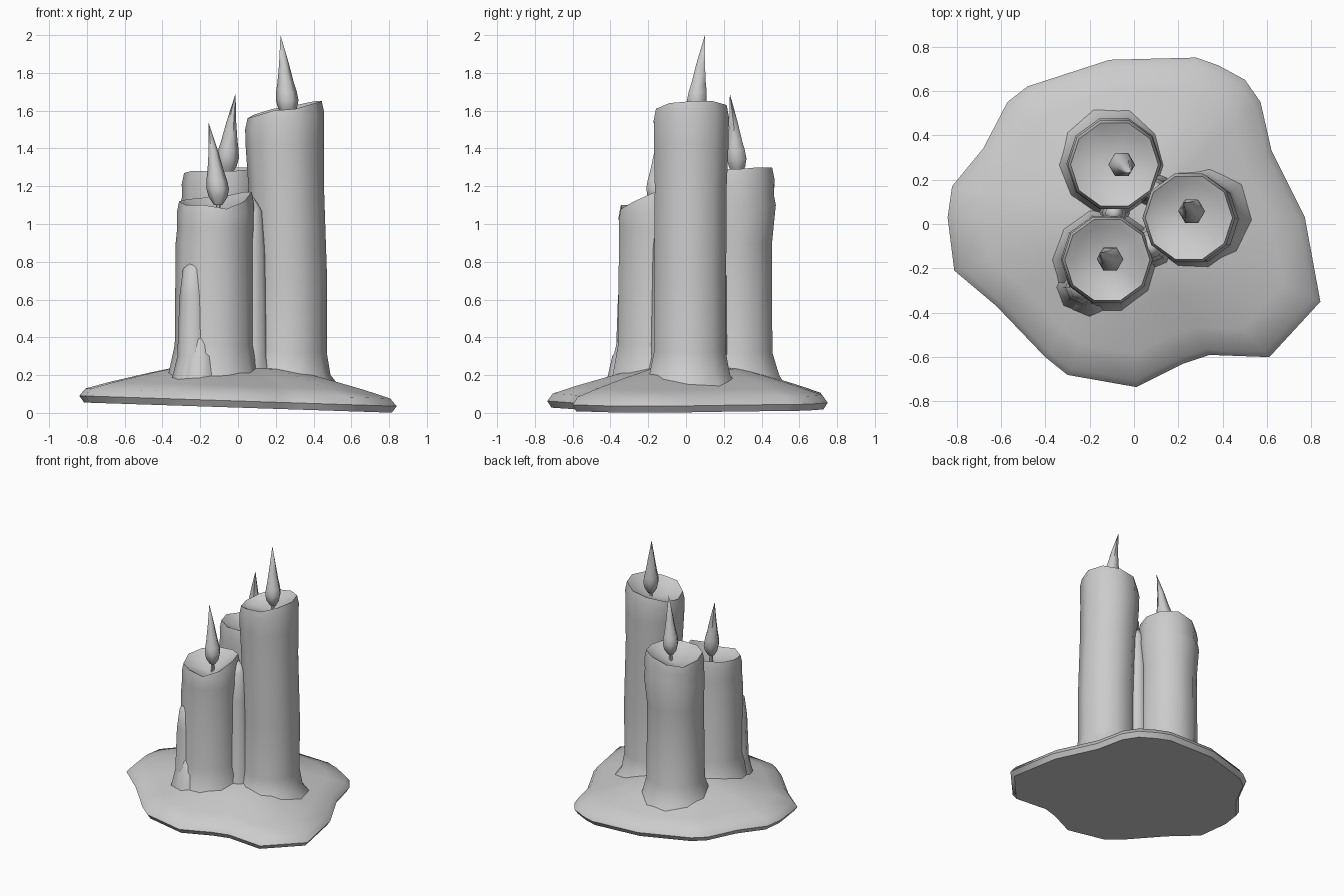
import bpy, bmesh
from math import sin, cos, pi, radians
from mathutils import Vector

cube = bpy.data.objects.get("Cube")
if cube:
    bpy.data.objects.remove(cube, do_unlink=True)

wax = bpy.data.materials.new("plain_grey_wax")
wax.use_nodes = True
GREY = (0.6, 0.6, 0.6, 1)
wax.diffuse_color = GREY
wax.node_tree.nodes["Principled BSDF"].inputs["Base Color"].default_value = GREY


def loft(name, rings, tip=None, angle=50):
    """Skin a stack of closed rings; the end may close to a single tip point."""
    bm = bmesh.new()
    rows = [[bm.verts.new(p) for p in ring] for ring in rings]
    n = len(rows[0])
    for low, high in zip(rows, rows[1:]):
        for i in range(n):
            j = (i + 1) % n
            bm.faces.new((low[i], low[j], high[j], high[i]))
    bm.faces.new(rows[0][::-1])
    if tip:
        end = bm.verts.new(tip)
        for i in range(n):
            bm.faces.new((rows[-1][i], rows[-1][(i + 1) % n], end))
    else:
        bm.faces.new(rows[-1])
    bmesh.ops.recalc_face_normals(bm, faces=bm.faces)
    mesh = bpy.data.meshes.new(name)
    bm.to_mesh(mesh)
    bm.free()
    mesh.materials.append(wax)
    obj = bpy.data.objects.new(name, mesh)
    bpy.context.collection.objects.link(obj)
    bpy.ops.object.select_all(action='DESELECT')
    obj.select_set(True)
    bpy.context.view_layer.objects.active = obj
    bpy.ops.object.shade_smooth_by_angle(angle=radians(angle))
    return obj


def circle(x, y, z, r, n=10):
    return [(x + r * cos(2 * pi * i / n), y + r * sin(2 * pi * i / n), z) for i in range(n)]


# Melted wax puddle: one outline shrunk inward while it rises
outline = [(-.84, .03), (-.82, .17), (-.68, .34), (-.57, .55), (-.48, .62), (-.11, .74),
           (.28, .75), (.38, .715), (.5, .65), (.57, .55), (.62, .33), (.77, .03),
           (.84, -.35), (.61, -.6), (.34, -.59), (.22, -.63), (.01, -.735),
           (-.3, -.68), (-.4, -.6), (-.62, -.37), (-.81, -.21)]
hub = Vector((-.01, .03))


def puddle_ring(scale, height):
    pts = [hub + (Vector(p) - hub) * scale for p in outline]
    return [(p.x, p.y, height + .028 - .033 * p.x) for p in pts]


loft("wax_puddle", [puddle_ring(s, h) for s, h in
     [(.97, 0), (1, .035), (.96, .075), (.8, .115), (.55, .17), (.35, .21)]],
     tip=(hub.x, hub.y, .26))


# Candles: a wavering wall, an uneven rim and a hollow top
def candle(name, body, rim, dish):
    rings = [circle(x, y, z, r) for z, r, x, y in body]
    r, x, y = body[-1][1:]

    def rim_ring(scale, drop):
        return [(px, py, h - drop)
                for (px, py, _), h in zip(circle(x, y, 0, r * scale), rim)]
    rings += [rim_ring(1.01, .06), rim_ring(.95, 0), rim_ring(.78, .02)]
    loft(name, rings, tip=(x, y, dish))


candle("tall_candle",
       [(.1, .3, .27, .02), (.2, .225, .265, .02), (.32, .2, .27, .02), (.7, .2, .272, .022),
        (1.2, .2, .255, .025), (1.42, .207, .247, .028)],
       [1.65, 1.65, 1.63, 1.61, 1.58, 1.56, 1.57, 1.6, 1.61, 1.64], 1.53)
candle("front_candle",
       [(.1, .3, -.14, -.16), (.2, .24, -.13, -.16), (.36, .21, -.125, -.16),
        (.9, .205, -.125, -.16), (.98, .202, -.12, -.162)],
       [1.17, 1.17, 1.15, 1.14, 1.13, 1.12, 1.1, 1.1, 1.08, 1.12], 1.03)
candle("back_candle",
       [(.1, .3, -.1, .27), (.2, .24, -.1, .265), (.32, .205, -.095, .262),
        (.9, .2, -.095, .265), (1.1, .214, -.09, .272), (1.15, .208, -.088, .268)],
       [1.29, 1.3, 1.3, 1.27, 1.25, 1.27, 1.28, 1.28, 1.28, 1.29], 1.2)


# Wax runs between the candles and down the sides
def drip(name, x, y, top, r):
    loft(name, [circle(x, y, .1, r * 1.8, 8), circle(x, y, .3, r * 1.15, 8),
                circle(x, y, top * .75, r, 8), circle(x, y, top * .93, r * .75, 8)],
         tip=(x, y, top))


drip("front_wax_run", .075, -.1, 1.15, .075)
drip("back_wax_run", .09, .15, 1.27, .06)
drip("inner_wax_run", -.09, .05, .95, .055)
drip("side_drip", -.235, -.285, .82, .075)
drip("front_drip", -.2, -.31, .42, .07)


# Wicks and pointed flames, each leaning towards its own tip
def flame(name, x, y, z, tip, wick_end):
    loft(name + "_wick", [circle(x, y, wick_end, .012, 6), circle(x, y, z + .03, .012, 6)])
    lean = Vector((tip[0] - x, tip[1] - y))
    rings = []
    for t, r in [(0, .022), (.1, .05), (.2, .06), (.3, .055), (.42, .043), (.65, .026)]:
        k = max(0, t - .15)
        rings.append(circle(x + lean.x * k, y + lean.y * k, z + (tip[2] - z) * t, r, 6))
    loft(name, rings, tip=tip, angle=60)


flame("tall_flame", .262, .055, 1.57, (.225, .1, 2.0), 1.5)
flame("front_flame", -.105, -.16, 1.1, (-.155, -.13, 1.535), 1.0)
flame("back_flame", -.058, .27, 1.26, (-.013, .232, 1.69), 1.17)
